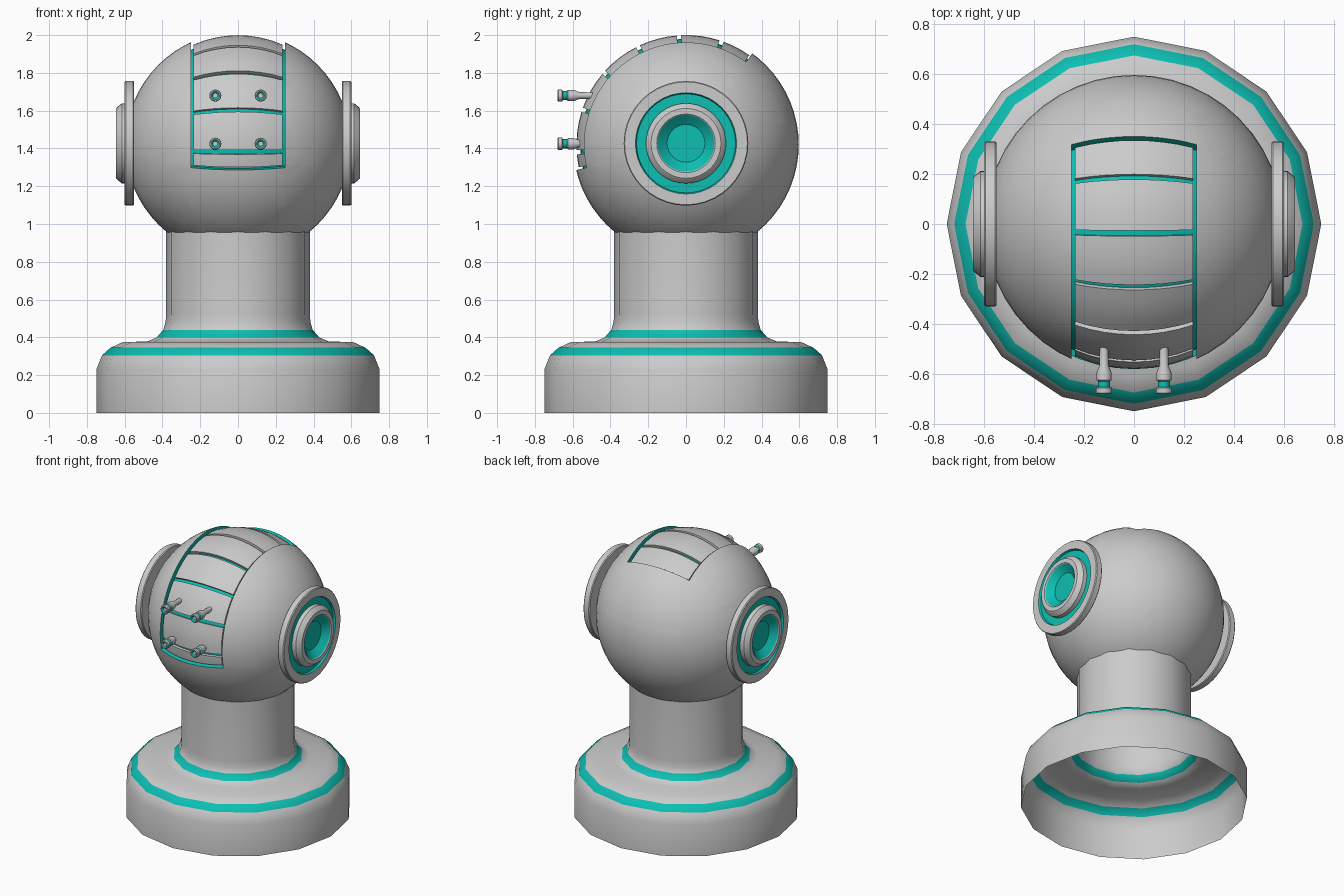
import bpy, bmesh, math
from mathutils import Matrix, Vector

if "Cube" in bpy.data.objects:
    bpy.data.objects.remove(bpy.data.objects["Cube"])

CZ = 1.42          # head centre height
R = 0.597          # head radius
A0, A1 = -36, 103  # hatch arc, degrees from straight up towards the front
HALF = 0.25        # hatch half width


def material(name, rgb):
    m = bpy.data.materials.new(name)
    m.diffuse_color = (*rgb, 1)
    m.use_nodes = True
    m.node_tree.nodes["Principled BSDF"].inputs["Base Color"].default_value = m.diffuse_color
    return m


GREY = material("light grey", (0.6, 0.6, 0.6))
TEAL = material("teal", (0.004, 0.52, 0.45))


def finish(bm, name, mats=(GREY, TEAL), angle=35, recalc=True):
    if recalc:
        bmesh.ops.recalc_face_normals(bm, faces=bm.faces)
    me = bpy.data.meshes.new(name)
    bm.to_mesh(me)
    bm.free()
    for m in mats:
        me.materials.append(m)
    ob = bpy.data.objects.new(name, me)
    bpy.context.collection.objects.link(ob)
    bpy.ops.object.select_all(action='DESELECT')
    ob.select_set(True)
    bpy.context.view_layer.objects.active = ob
    bpy.ops.object.shade_smooth_by_angle(angle=math.radians(angle))
    return ob


def lathe(name, profile, sides, teal=(), matrix=Matrix(), angle=35):
    """Spin (radius, height) points round z; teal lists the coloured bands."""
    bm = bmesh.new()
    rings = []
    for r, z in profile:
        if r == 0:
            rings.append([bm.verts.new((0, 0, z))] * sides)
        else:
            rings.append([bm.verts.new((r * math.cos(math.tau * i / sides),
                                        r * math.sin(math.tau * i / sides), z))
                          for i in range(sides)])
    for k, (a, b) in enumerate(zip(rings, rings[1:])):
        for i in range(sides):
            j = (i + 1) % sides
            quad = list(dict.fromkeys((a[i], a[j], b[j], b[i])))
            bm.faces.new(quad).material_index = int(k in teal)
    bm.transform(matrix)
    return finish(bm, name, angle=angle)


def on_head(x, deg, r):
    """Point at side offset x and arc angle deg on a sphere of radius r."""
    c = math.sqrt(r * r - x * x)
    a = math.radians(deg)
    return Vector((x, -c * math.sin(a), CZ + c * math.cos(a)))


def curved_slab(name, half, a0, a1, r0, r1, mat):
    """Closed slab that follows the head between two radii."""
    nx, na = 8, max(3, round((a1 - a0) / 5))
    bm = bmesh.new()
    layers = [[[bm.verts.new(on_head(-half + 2 * half * i / nx,
                                     a0 + (a1 - a0) * j / na, r))
                for j in range(na + 1)] for i in range(nx + 1)] for r in (r0, r1)]
    for g in layers:
        for i in range(nx):
            for j in range(na):
                bm.faces.new((g[i][j], g[i + 1][j], g[i + 1][j + 1], g[i][j + 1]))
    bmesh.ops.bridge_loops(bm, edges=[e for e in bm.edges if e.is_boundary])
    return finish(bm, name, (mat,))


# Base and neck: one open shell with two teal bands
lathe("base_and_neck",
      [(0.75, 0), (0.75, 0.23), (0.72, 0.305), (0.675, 0.345), (0.61, 0.375),
       (0.48, 0.378), (0.43, 0.40), (0.395, 0.44), (0.384, 0.48), (0.38, 0.52),
       (0.38, 1.0)], 16, teal=(2, 6), angle=50)

# Head: sphere with a hatch opening cut over the top and front
bm = bmesh.new()
bmesh.ops.create_uvsphere(bm, u_segments=48, v_segments=32, radius=R,
                          matrix=Matrix.Translation((0, 0, CZ)))
planes = [((HALF, 0, CZ), (1, 0, 0)), ((-HALF, 0, CZ), (1, 0, 0))]
for deg in (A0, A1):
    a = math.radians(deg)
    planes.append(((0, 0, CZ), (0, math.cos(a), math.sin(a))))
for co, no in planes:
    bmesh.ops.bisect_plane(bm, geom=bm.verts[:] + bm.edges[:] + bm.faces[:],
                           dist=1e-5, plane_co=co, plane_no=no)


def in_hatch(f):
    c = f.calc_center_median()
    return abs(c.x) < HALF and A0 < math.degrees(math.atan2(-c.y, c.z - CZ)) < A1


bmesh.ops.delete(bm, geom=[f for f in bm.faces if in_hatch(f)], context='FACES')
rim = [e for e in bm.edges if e.is_boundary]
wall = bmesh.ops.extrude_edge_only(bm, edges=rim)["geom"]
for g in wall:
    if isinstance(g, bmesh.types.BMVert):
        deg = math.degrees(math.atan2(-g.co.y, g.co.z - CZ))
        g.co = on_head(g.co.x, deg, 0.55)
    elif isinstance(g, bmesh.types.BMEdge):
        for f in g.link_faces:
            f.material_index = 1
finish(bm, "head")

# Hatch: teal floor with a row of grey plates
curved_slab("hatch_floor", HALF, A0, A1, 0.53, 0.56, TEAL)
seams = [A0, -19, 3.7, 26, 48.7, 71.4, 94, A1]
for i, (a, b) in enumerate(zip(seams, seams[1:])):
    curved_slab(f"hatch_plate_{i + 1}", HALF - 0.014,
                a + (0.7 if i == 0 else 1.1), b - 1.1, 0.55, 0.58, GREY)

# Side ports: flange, teal groove, raised ring, teal funnel
port = [(0.20, 0.55), (0.325, 0.55), (0.33, 0.556), (0.33, 0.594), (0.325, 0.60),
        (0.268, 0.60), (0.262, 0.585), (0.212, 0.585), (0.212, 0.615),
        (0.192, 0.64), (0.185, 0.645), (0.155, 0.645), (0.15, 0.64),
        (0.10, 0.60), (0, 0.60)]
for side, name in ((1, "right_port"), (-1, "left_port")):
    m = Matrix.Translation((0, 0, 1.427)) @ Matrix.Rotation(side * math.pi / 2, 4, 'Y')
    lathe(name, port, 40, teal=(5, 6, 12, 13), matrix=m)

# Front pins: thin stem, flared collar, teal neck and hollow tip
pin = [(0, 0.49), (0.017, 0.49), (0.018, 0.565), (0.03, 0.595), (0.03, 0.625),
       (0.024, 0.63), (0.024, 0.652), (0.032, 0.656), (0.032, 0.676),
       (0.028, 0.681), (0.022, 0.681), (0.013, 0.672), (0, 0.672)]
for x in (-0.12, 0.12):
    for z in (1.425, 1.68):
        m = Matrix.Translation((x, 0, z)) @ Matrix.Rotation(math.pi / 2, 4, 'X')
        lathe(f"{'left' if x < 0 else 'right'}_{'upper' if z > 1.5 else 'lower'}_pin",
              pin, 16, teal=(5, 10), matrix=m)
